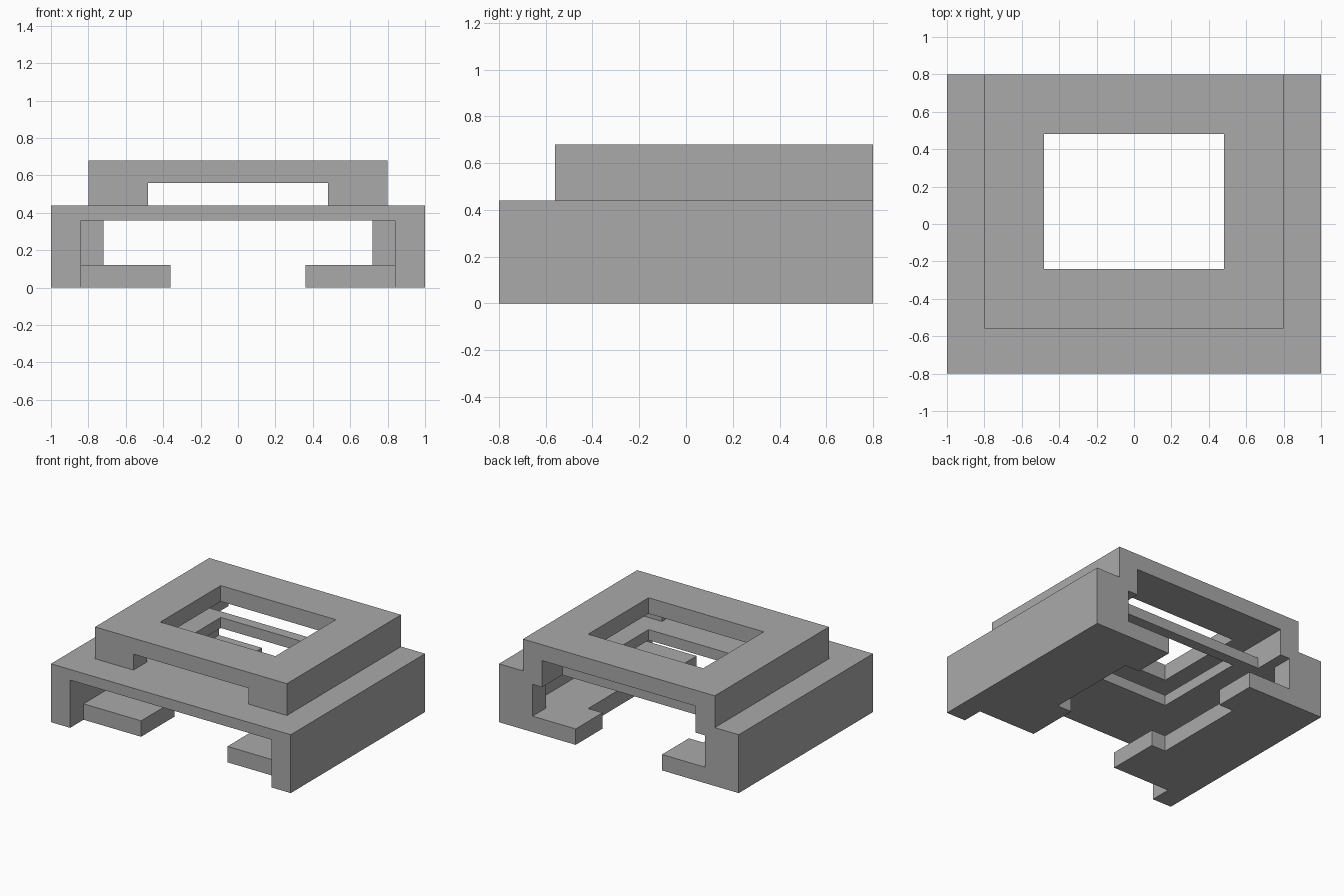
import bpy
import bmesh

old = bpy.data.objects.get("Cube")
if old:
    bpy.data.objects.remove(old, do_unlink=True)

grey = bpy.data.materials.new("plain_grey")
grey.use_nodes = True
colour = (0.4, 0.4, 0.4, 1)
grey.diffuse_color = colour
grey.node_tree.nodes["Principled BSDF"].inputs["Base Color"].default_value = colour


def box(name, half_x, y, z):
    """Box centred on x, spanning the given y and z ranges."""
    bm = bmesh.new()
    bmesh.ops.create_cube(bm, size=1)
    for v in bm.verts:
        v.co.x *= 2 * half_x
        v.co.y = y[v.co.y > 0]
        v.co.z = z[v.co.z > 0]
    mesh = bpy.data.meshes.new(name)
    bm.to_mesh(mesh)
    bm.free()
    mesh.materials.append(grey)
    obj = bpy.data.objects.new(name, mesh)
    bpy.context.collection.objects.link(obj)
    return obj


def combine(target, other, operation):
    """Apply a boolean to the target and discard the other object."""
    mod = target.modifiers.new(operation.lower(), "BOOLEAN")
    mod.operation, mod.solver, mod.object = operation, "EXACT", other
    bpy.context.view_layer.update()
    graph = bpy.context.evaluated_depsgraph_get()
    mesh = bpy.data.meshes.new_from_object(target.evaluated_get(graph))
    target.modifiers.clear()
    target.data = mesh
    bpy.data.objects.remove(other, do_unlink=True)


def carve(target, cuts):
    for name, (half_x, y, z) in cuts.items():
        cutter = box(name, half_x, y, z)
        cutter.hide_render = True
        combine(target, cutter, "DIFFERENCE")


BELOW, ABOVE, FRONT, BACK = -0.2, 0.9, -1, 1
well = (0.48, (-0.24, 0.48), (BELOW, ABOVE))

# Lower housing: wide room, narrower rear doorway, split floor
base = box("housing", 1, (-0.8, 0.8), (0, 0.44))
carve(base, {
    "room": (0.84, (FRONT, 0.64), (0.12, 0.36)),
    "front_floor_cut": (0.84, (FRONT, -0.64), (BELOW, 0.2)),
    "rear_doorway": (0.72, (0.5, BACK), (0.12, 0.36)),
    "floor_gap": (0.36, (FRONT, BACK), (BELOW, 0.2)),
    "rear_deck_notch": (0.64, (0.56, BACK), (0.3, ABOVE)),
    "well": well,
})

# Upper cap: room open to the rear, narrower slot in the front wall
cap = box("cap", 0.8, (-0.56, 0.8), (0.44, 0.68))
carve(cap, {
    "cap_room": (0.64, (-0.4, BACK), (BELOW, 0.56)),
    "cap_front_slot": (0.48, (FRONT, -0.3), (BELOW, 0.56)),
    "cap_well": well,
})

# Fuse both tiers into one flat-shaded solid
combine(base, cap, "UNION")
